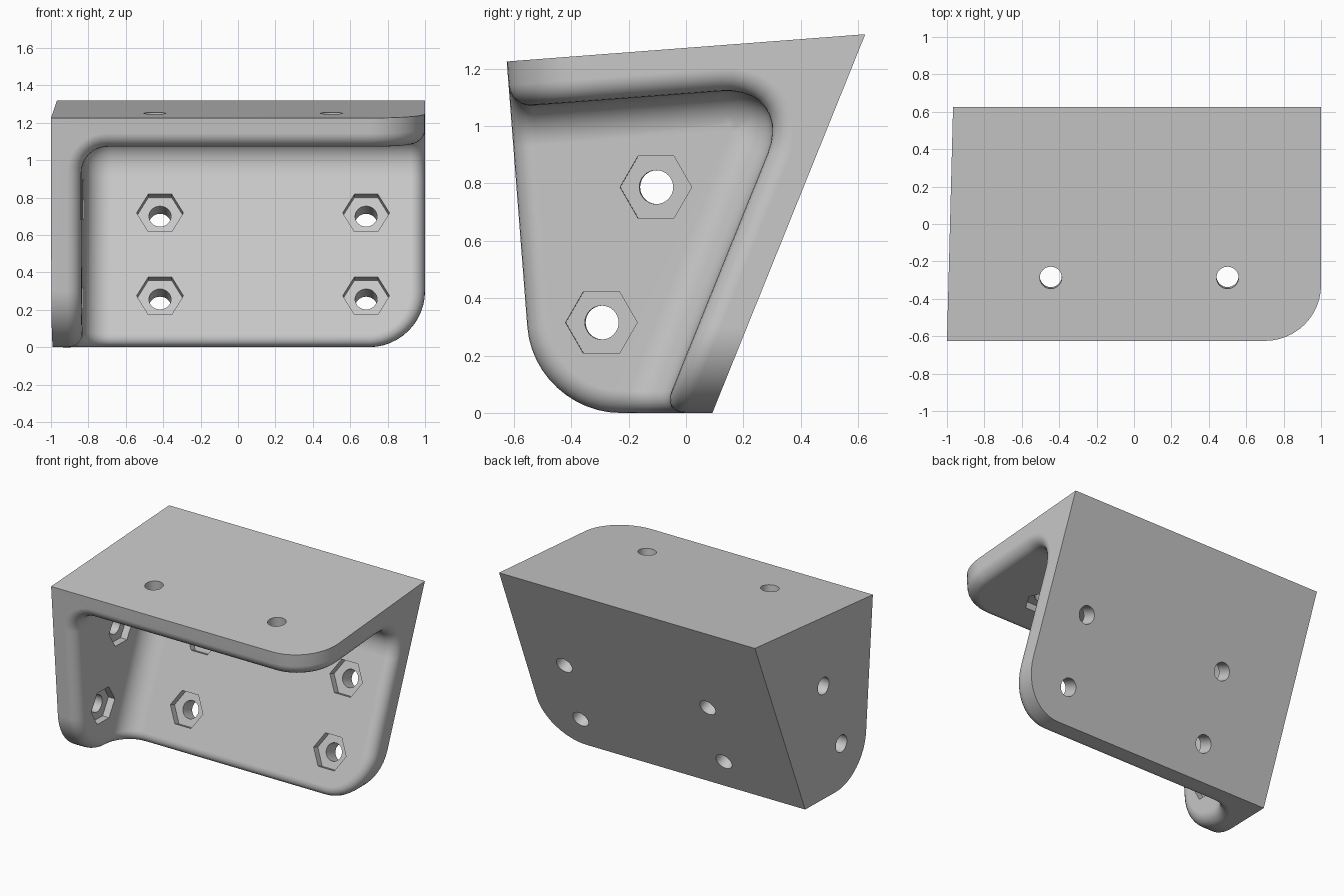
import bpy, bmesh, math
from mathutils import Vector

if "Cube" in bpy.data.objects:
    bpy.data.objects.remove(bpy.data.objects["Cube"], do_unlink=True)

THICK = 0.16                 # plate thickness
BACK_INSET = THICK / 0.927   # back plate thickness measured along y
X = Vector((1, 0, 0))
TOP_N = Vector((0, -0.076, 1)).normalized()
BACK_N = Vector((0, 0.927, -0.374)).normalized()
SIDE_N = Vector((-1, 0.026, 0)).normalized()


def side_x(y):
    """Slightly tilted outer side plane."""
    return -1 + 0.026 * (y + 0.625)


def top_z(y):
    return 1.2725 + 0.076 * y


def back_y(z):
    return 0.092 + 0.404 * z


def skin(bm, a, b):
    """Close two matching rings into a solid."""
    bm.faces.new(a[::-1])
    bm.faces.new(b)
    for i in range(len(a)):
        j = (i + 1) % len(a)
        bm.faces.new((a[i], a[j], b[j], b[i]))


def slab(profile, inset, right):
    """Extrude a y-z profile from the side plane to a flat right end."""
    bm = bmesh.new()
    a = [bm.verts.new((side_x(y) + inset, y, z)) for y, z in profile]
    b = [bm.verts.new((right, y, z)) for y, z in profile]
    skin(bm, a, b)
    bmesh.ops.recalc_face_normals(bm, faces=bm.faces)
    return bm


def prism(bm, center, u, n, radius, sides, lo, hi):
    """Regular prism along n with its first corner toward u."""
    v = n.cross(u)
    angles = [2 * math.pi * i / sides for i in range(sides)]
    rings = [[bm.verts.new(center + n * h + radius * (
        math.cos(t) * u + math.sin(t) * v)) for t in angles] for h in (lo, hi)]
    skin(bm, *rings)


def round_edges(bm, edges, size, segments):
    bmesh.ops.bevel(bm, geom=list(edges), offset=size, offset_type='OFFSET',
                    segments=segments, profile=0.5, affect='EDGES',
                    clamp_overlap=False, loop_slide=True)


def to_object(bm, name):
    bmesh.ops.recalc_face_normals(bm, faces=bm.faces)
    mesh = bpy.data.meshes.new(name)
    bm.to_mesh(mesh)
    bm.free()
    ob = bpy.data.objects.new(name, mesh)
    bpy.context.scene.collection.objects.link(ob)
    return ob


def cut(target, bm):
    """Subtract a solid and bake it, with the first solver that succeeds."""
    cutter = to_object(bm, "cutter")
    cutter.hide_render = True
    mod = target.modifiers.new("cut", 'BOOLEAN')
    mod.operation, mod.object = 'DIFFERENCE', cutter
    for solver in ('EXACT', 'MANIFOLD', 'FLOAT'):
        mod.solver = solver
        dg = bpy.context.evaluated_depsgraph_get()
        mesh = bpy.data.meshes.new_from_object(target.evaluated_get(dg))
        if len(mesh.polygons) > 0:
            target.data = mesh
            break
    target.modifiers.clear()
    bpy.data.objects.remove(cutter, do_unlink=True)


def rim_edges(bm):
    """Sharp edges that lie off the three outer planes."""
    far = Vector((side_x(0.625), 0.625, 1.32))
    bm.normal_update()
    return [e for e in bm.edges if len(e.link_faces) == 2
            and e.calc_face_angle() > 0.7
            and all((far - (e.verts[0].co + e.verts[1].co) / 2).dot(n) > 0.1
                    for n in (TOP_N, BACK_N, SIDE_N))]


# Outer block, rounded along the three edges at its open corner
bm = slab([(-0.625, 1.225), (0.625, 1.32), (0.092, 0), (-0.53, 0)], 0, 1)
corner = min(bm.verts, key=lambda v: (v.co - Vector((1, -0.53, 0))).length)
round_edges(bm, corner.link_edges, 0.3, 12)
bracket = to_object(bm, "corner_bracket")

# Open cavity with filleted inner corners
inner = (0.380, 1.141)
bm = slab([(-1, top_z(-1) - THICK), inner, (back_y(-0.5) - BACK_INSET, -0.5),
           (-1, -0.5)], THICK, 1.5)
ridge = [e for e in bm.edges if all(
    abs(v.co.y - inner[0]) + abs(v.co.z - inner[1]) < 0.01 for v in e.verts)]
round_edges(bm, ridge, 0.258, 10)
round_edges(bm, [e for e in bm.edges if all(v.co.x < 0 for v in e.verts)],
            0.14, 8)
cut(bracket, bm)

# Tidy flat faces and tiny rim edges, then round the inner rim
bm = bmesh.new()
bm.from_mesh(bracket.data)
bmesh.ops.remove_doubles(bm, verts=bm.verts, dist=0.0005)
bmesh.ops.dissolve_limit(bm, angle_limit=math.radians(0.5), verts=bm.verts,
                         edges=bm.edges, use_dissolve_boundaries=False)
rim_verts = {v for e in rim_edges(bm) for v in e.verts}
bmesh.ops.remove_doubles(bm, verts=list(rim_verts), dist=0.013)
round_edges(bm, rim_edges(bm), 0.077, 6)
bmesh.ops.recalc_face_normals(bm, faces=bm.faces)
bm.to_mesh(bracket.data)
bm.free()
bracket.data.update()

# Bolt positions on the inner faces: point, hexagon corner direction, axis
bolts = []
for x in (-0.417, 0.685):
    for z in (0.275, 0.718):
        bolts.append((Vector((x, back_y(z) - BACK_INSET, z)), X, BACK_N))
for x in (-0.445, 0.5):
    outer = Vector((x, -0.287, top_z(-0.287)))
    bolts.append((outer - TOP_N * THICK, X, TOP_N))
for y, z in ((-0.105, 0.787), (-0.295, 0.315)):
    u = Vector((0.026, 1, 0)).normalized()
    bolts.append((Vector((side_x(y) + THICK, y, z)), u, SIDE_N))

# Hexagonal nut pockets, then round through holes
for radius, sides, lo, hi in ((0.125, 6, -0.05, 0.05), (0.059, 32, -0.1, 0.3)):
    bm = bmesh.new()
    for p, u, n in bolts:
        prism(bm, p, u, n, radius, sides, lo, hi)
    cut(bracket, bm)

# Plain grey finish
grey = bpy.data.materials.new("plain_grey")
grey.use_nodes = True
color = (0.58, 0.58, 0.58, 1)
grey.diffuse_color = color
grey.node_tree.nodes["Principled BSDF"].inputs["Base Color"].default_value = color
bracket.data.materials.clear()
bracket.data.materials.append(grey)

# Smooth fillets with crisp outer edges
bpy.ops.object.select_all(action='DESELECT')
bracket.select_set(True)
bpy.context.view_layer.objects.active = bracket
bpy.ops.object.shade_smooth_by_angle(angle=math.radians(30))
weighted = bracket.modifiers.new("even_shading", 'WEIGHTED_NORMAL')
weighted.keep_sharp = True
